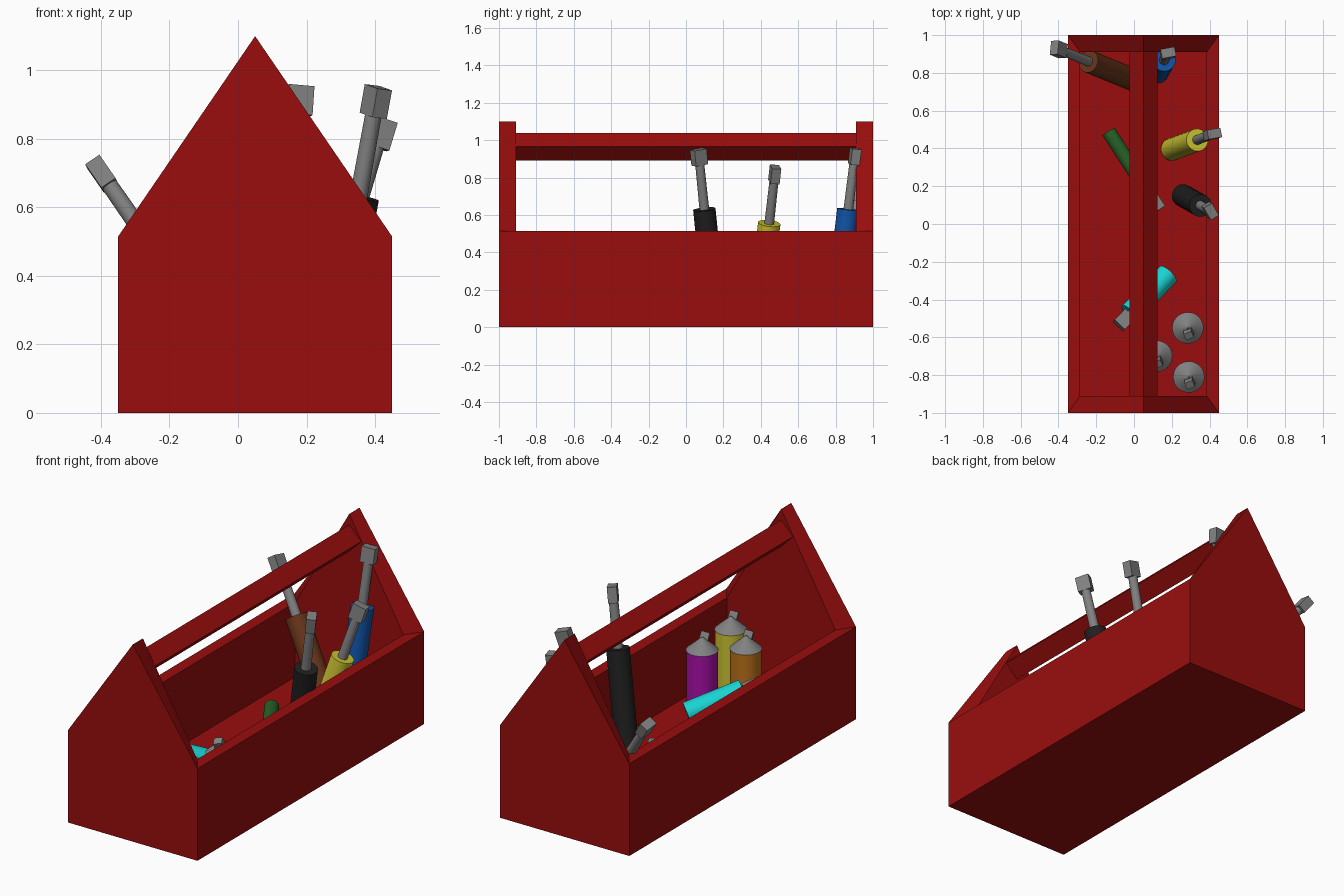
import bpy, bmesh, math
from mathutils import Vector, Matrix

if "Cube" in bpy.data.objects:
    bpy.data.objects.remove(bpy.data.objects["Cube"])


def mat(name, rgb):
    m = bpy.data.materials.new(name)
    m.diffuse_color = (*rgb, 1)
    m.use_nodes = True
    m.node_tree.nodes["Principled BSDF"].inputs["Base Color"].default_value = m.diffuse_color
    return m


RED = mat("red", (0.32, 0.004, 0.004))
GREY = mat("grey", (0.22, 0.22, 0.22))
BLACK = mat("black", (0.014, 0.014, 0.014))
YELLOW = mat("yellow", (0.6, 0.55, 0.03))
BLUE = mat("blue", (0.005, 0.09, 0.4))
BROWN = mat("brown", (0.14, 0.035, 0.01))
GREEN = mat("green", (0.02, 0.12, 0.02))
CYAN = mat("cyan", (0.01, 0.65, 0.65))
MAGENTA = mat("magenta", (0.4, 0.005, 0.4))
ORANGE = mat("orange", (0.5, 0.17, 0.01))


def finish(bm, name, material, smooth=False):
    bmesh.ops.recalc_face_normals(bm, faces=bm.faces[:])
    me = bpy.data.meshes.new(name)
    bm.to_mesh(me)
    bm.free()
    ob = bpy.data.objects.new(name, me)
    bpy.context.collection.objects.link(ob)
    me.materials.append(material)
    if smooth:
        bpy.context.view_layer.objects.active = ob
        ob.select_set(True)
        bpy.ops.object.shade_smooth_by_angle(angle=math.radians(35))
        ob.select_set(False)
    return ob


def frame(a, b):
    """Matrix at a whose z axis points to b."""
    rot = (Vector(b) - Vector(a)).to_track_quat('Z', 'Y').to_matrix().to_4x4()
    return Matrix.Translation(a) @ rot


def rod(name, material, m, z0, z1, r0, r1):
    bm = bmesh.new()
    bmesh.ops.create_cone(bm, cap_ends=True, segments=32, radius1=r0, radius2=r1, depth=z1 - z0,
                          matrix=m @ Matrix.Translation((0, 0, (z0 + z1) / 2)))
    return finish(bm, name, material, True)


def block(name, material, m, size):
    bm = bmesh.new()
    bmesh.ops.create_cube(bm, size=1, matrix=m @ Matrix.Diagonal((*size, 1)))
    return finish(bm, name, material)


# Open box: outer and inner rings joined by mitred rims, with gables at both ends
XL, XR, XM, RIM, TOP, FLOOR = -0.35, 0.45, 0.05, 0.515, 1.1, 0.1
bm = bmesh.new()


def ring(xl, xr, y, low):
    """Corner and gable points of one shell, for the front and back ends."""
    ends = []
    for s in (-1, 1):
        pts = [(xl, low), (xr, low), (xr, RIM), (XM, TOP), (xl, RIM)]
        ends.append([bm.verts.new((x, s * y, z)) for x, z in pts])
    return ends


outer = ring(XL, XR, 1.0, 0.0)
inner = ring(XL + 0.065, XR - 0.065, 0.91, FLOOR)
for shell in (outer, inner):
    for end in shell:
        bm.faces.new(end)
    f, b = shell
    for i, j in ((0, 1), (1, 2), (4, 0)):
        bm.faces.new((f[i], f[j], b[j], b[i]))
for e in (0, 1):
    for i, j in ((2, 3), (3, 4)):
        bm.faces.new((outer[e][i], outer[e][j], inner[e][j], inner[e][i]))
for i in (2, 4):
    bm.faces.new((outer[0][i], outer[1][i], inner[1][i], inner[0][i]))
finish(bm, "tool_box", RED)

# Carrying bar: square beam standing on its edge
block("carry_bar", RED, Matrix.Translation((XM, 0, 0.965)) @ Matrix.Rotation(math.pi / 4, 4, 'Y'),
      (0.105, 1.83, 0.105))


# Screwdrivers: grip, shaft and flat head along one axis
def screwdriver(name, material, a, b, r=0.06, reach=0.285, spin=0):
    m = frame(a, b)
    n = (Vector(b) - Vector(a)).length
    rod(name + "_grip", material, m, 0, n, r, r)
    rod(name + "_shaft", GREY, m, n - 0.01, n + reach, 0.026, 0.024)
    block(name + "_head", GREY,
          m @ Matrix.Translation((0, 0, n + reach)) @ Matrix.Rotation(math.radians(spin), 4, 'Z'),
          (0.075, 0.05, 0.085))


screwdriver("black_screwdriver", BLACK, (0.26, 0.15, 0.12), (0.352, 0.098, 0.63), spin=60)
screwdriver("yellow_screwdriver", YELLOW, (0.2, 0.395, 0.11), (0.335, 0.445, 0.555), reach=0.275, spin=80)
screwdriver("blue_screwdriver", BLUE, (0.125, 0.805, 0.11), (0.16, 0.868, 0.63), spin=40)
screwdriver("brown_screwdriver", BROWN, (0.03, 0.75, 0.08), (-0.24, 0.86, 0.47), spin=20)
screwdriver("green_screwdriver", GREEN, (-0.135, 0.49, 0.135), (0.04, 0.22, 0.145), r=0.038, reach=0.13)
screwdriver("cyan_screwdriver", CYAN, (0.18, -0.265, 0.17), (-0.02, -0.475, 0.27), reach=0.05)

# Bottles: cylinder body, cone cap and small tilted nozzle
for name, material, x, y, h in (("magenta", MAGENTA, 0.285, -0.55, 0.39),
                                ("orange", ORANGE, 0.12, -0.70, 0.385),
                                ("yellow", YELLOW, 0.29, -0.81, 0.405)):
    m = Matrix.Translation((x, y, 0))
    rod(name + "_bottle", material, m, FLOOR - 0.01, h, 0.08, 0.08)
    rod(name + "_bottle_cap", GREY, m, h, h + 0.07, 0.083, 0.004)
    block(name + "_bottle_nozzle", GREY,
          Matrix.Translation((x + 0.005, y - 0.03, h + 0.06)) @ Matrix.Rotation(0.5, 4, 'X')
          @ Matrix.Rotation(0.4, 4, 'Z'), (0.045, 0.04, 0.05))
